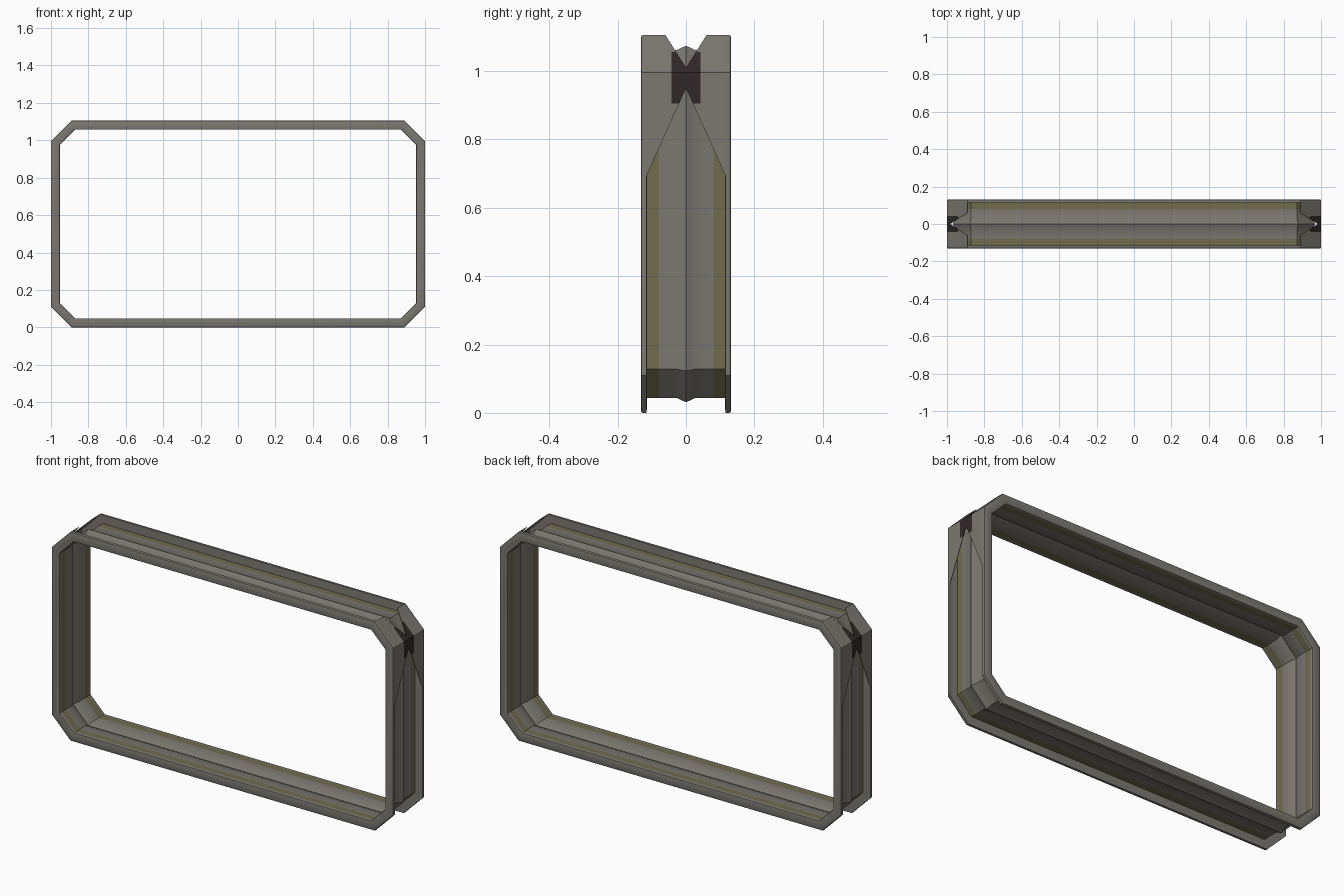
import bpy, bmesh, math
from mathutils import Vector

if "Cube" in bpy.data.objects:
    bpy.data.objects.remove(bpy.data.objects["Cube"])

W, H, C = 1.0, 1.105, 0.11        # half width, height, corner cut
D = 0.048                         # radial depth of the frame


def material(name, rgb):
    m = bpy.data.materials.new(name)
    m.diffuse_color = (*rgb, 1)
    m.use_nodes = True
    m.node_tree.nodes["Principled BSDF"].inputs["Base Color"].default_value = m.diffuse_color
    return m


grey = material("warm grey metal", (0.20, 0.188, 0.165))
olive = material("olive strip", (0.165, 0.148, 0.075))
dark = material("dark patch", (0.03, 0.022, 0.022))


def make_object(name, bm, mats):
    me = bpy.data.meshes.new(name)
    bm.to_mesh(me)
    bm.free()
    ob = bpy.data.objects.new(name, me)
    bpy.context.collection.objects.link(ob)
    for m in mats:
        me.materials.append(m)
    return ob


# octagonal frame path in x,z (counter-clockwise)
path = [Vector(p) for p in (
    (W - C, 0), (W, C), (W, H - C), (W - C, H),
    (C - W, H), (-W, H - C), (-W, C), (C - W, 0))]


def inset(i, d):
    """Path corner i moved inward by d with a mitred joint."""
    p = path[i]
    a = (p - path[i - 1]).normalized()
    b = (path[(i + 1) % 8] - p).normalized()
    n1, n2 = Vector((-a.y, a.x)), Vector((-b.y, b.x))
    return p + (n1 + n2) * d / (1 + n1.dot(n2))


# half section (y, depth): ridge, web, flange with rounded outer edges, inner web
half = [(0, 0.031), (0.028, 0.044), (0.08, 0.044), (0.114, 0.044), (0.115, 0.0),
        (0.126, 0.0), (0.1295, 0.0015), (0.131, 0.005),
        (0.131, D - 0.005), (0.1295, D - 0.0015), (0.126, D),
        (0.114, D), (0.08, D), (0.028, D), (0, 0.035)]
section = half + [(-y, d) for y, d in reversed(half[1:-1])]
# split the closed loop: outer ridge and inner ridge points are shared once
n = len(section)

bm = bmesh.new()
rings = []
for i in range(8):
    ring = []
    for y, d in section:
        p = inset(i, d)
        ring.append(bm.verts.new((p.x, y, p.y)))
    rings.append(ring)
for i in range(8):
    for j in range(n):
        k = (j + 1) % n
        f = bm.faces.new((rings[i][j], rings[i][k],
                          rings[(i + 1) % 8][k], rings[(i + 1) % 8][j]))
        # olive strips run along both sides of the web
        mid = abs(section[j][0] + section[k][0]) / 2
        f.material_index = 1 if 0.08 < mid < 0.114 else 0
bmesh.ops.recalc_face_normals(bm, faces=bm.faces)
frame = make_object("channel_frame", bm, [grey, olive])
bpy.context.view_layer.objects.active = frame
frame.select_set(True)
bpy.ops.object.shade_smooth_by_angle(angle=math.radians(40))

# top corner covers: notched plate bent over each upper corner
bm = bmesh.new()
bend = H - C
outlines = [
    [(0.06, H), (0.117, H), (0.117, bend), (0, bend), (0, bend + 0.015)],
    [(0, bend), (0.117, bend), (0.117, 0.69), (0, 0.95)]]
for outline in outlines:
    f = bm.faces.new([bm.verts.new((min(W, W - C + H - z), y, z))
                      for y, z in outline])
    f.normal_update()
    if f.normal.x < 0:
        f.normal_flip()
bmesh.ops.remove_doubles(bm, verts=bm.verts, dist=1e-5)
# cut the dark patch around the neck
for co, no in (((0, 0.042, 0), (0, 1, 0)), ((0, 0, 0.905), (0, 0, 1)),
               ((0, 0, 1.055), (0, 0, 1))):
    bmesh.ops.bisect_plane(bm, geom=bm.verts[:] + bm.edges[:] + bm.faces[:],
                           plane_co=co, plane_no=no)
for f in bm.faces:
    c = f.calc_center_median()
    f.material_index = 1 if c.y < 0.042 and 0.905 < c.z < 1.055 else 0
plate = make_object("corner_covers", bm, [grey, dark])
mir = plate.modifiers.new("mirror", 'MIRROR')
mir.use_axis = (True, True, False)
sol = plate.modifiers.new("thickness", 'SOLIDIFY')
sol.thickness = 0.003
sol.offset = -1
